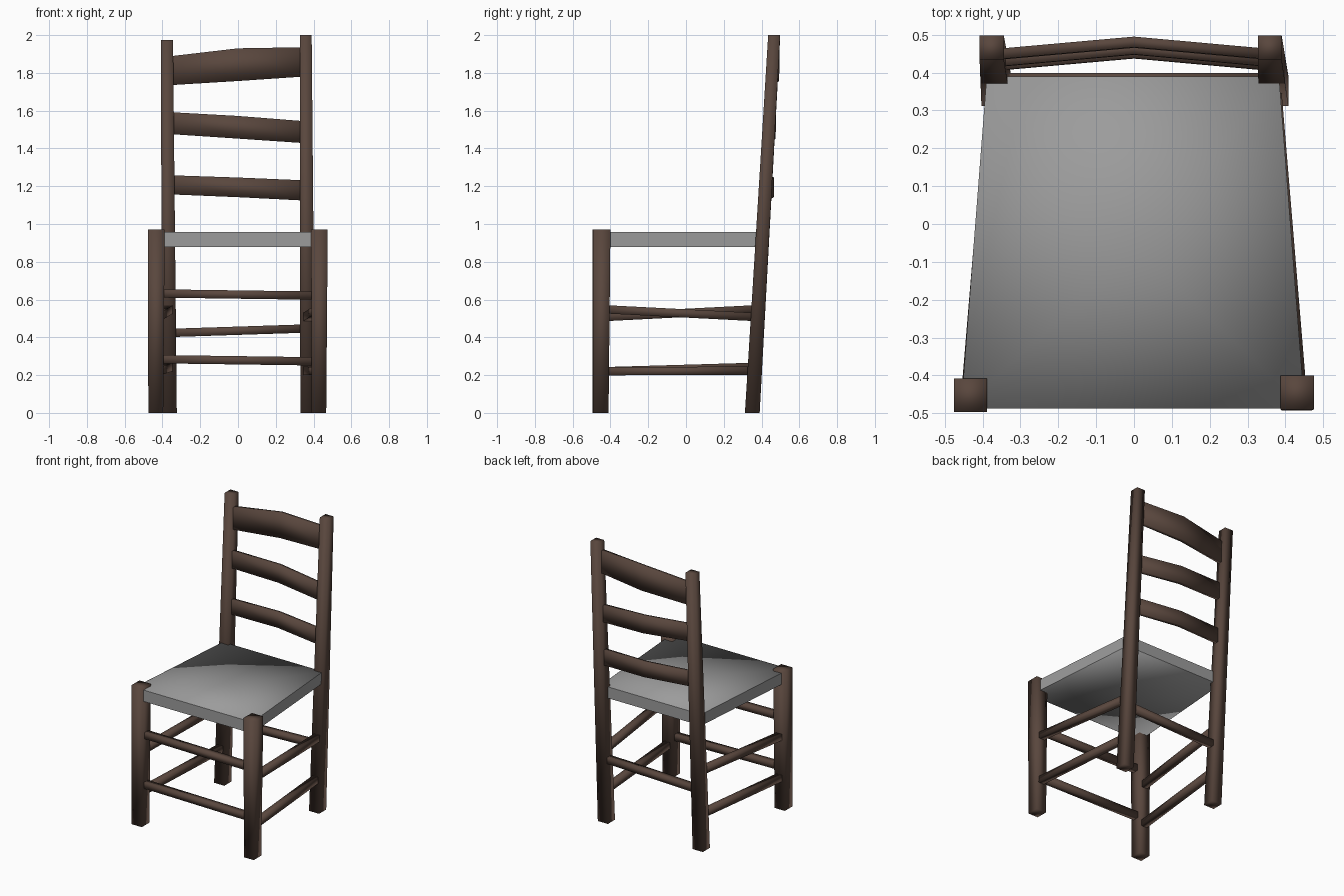
import bpy, bmesh

if "Cube" in bpy.data.objects:
    bpy.data.objects.remove(bpy.data.objects["Cube"])


def material(name, rgb):
    m = bpy.data.materials.new(name)
    m.diffuse_color = (*rgb, 1)
    m.use_nodes = True
    m.node_tree.nodes["Principled BSDF"].inputs["Base Color"].default_value = m.diffuse_color
    return m


wood = material("dark_wood", (0.10, 0.062, 0.047))
grey = material("woven_grey", (0.33, 0.33, 0.33))


def loft(name, rings, mat=wood, smooth=True, caps=True):
    """Skin a row of matching rings and cap both ends."""
    bm = bmesh.new()
    vs = [[bm.verts.new(p) for p in r] for r in rings]
    n = len(rings[0])
    for a, b in zip(vs, vs[1:]):
        for i in range(n):
            j = (i + 1) % n
            bm.faces.new((a[i], a[j], b[j], b[i]))
    if caps:
        bm.faces.new(vs[0])
        bm.faces.new(vs[-1])
    bmesh.ops.recalc_face_normals(bm, faces=bm.faces)
    for f in bm.faces:
        f.smooth = smooth
    me = bpy.data.meshes.new(name)
    bm.to_mesh(me)
    bm.free()
    me.materials.append(mat)
    ob = bpy.data.objects.new(name, me)
    bpy.context.collection.objects.link(ob)
    return ob


def flat_ring(x0, x1, y0, y1, z):
    return [(x0, y0, z), (x1, y0, z), (x1, y1, z), (x0, y1, z)]


# Front legs, very slightly tapered
loft("front_leg_left", [flat_ring(-.475, -.396, -.495, -.412, 0),
                        flat_ring(-.476, -.388, -.496, -.408, .97)])
loft("front_leg_right", [flat_ring(.39, .467, -.493, -.41, 0),
                         flat_ring(.387, .475, -.490, -.400, .97)])

# Back posts, leaning backwards and narrowing to the top
loft("back_post_left", [flat_ring(-.403, -.324, .312, .39, 0),
                        flat_ring(-.408, -.344, .435, .498, 1.975)])
loft("back_post_right", [flat_ring(.330, .408, .312, .39, 0),
                         flat_ring(.327, .390, .435, .498, 2.0)])


# Back slats: three stations, bowed backwards in the middle
def slat(name, y_mid, spans):
    rings = []
    for x, bow, (z0, z1) in zip((-.36, 0, .355), (-.032, 0, -.032), spans):
        yt = y_mid + bow
        yb = yt - .01 * (z1 - z0)
        rings.append([(x, yb - .028, z0), (x, yb, z0),
                      (x, yt, z1), (x, yt - .028, z1)])
    loft(name, rings)


slat("top_slat", .495, ((1.735, 1.888), (1.757, 1.930), (1.781, 1.936)))
slat("middle_slat", .476, ((1.476, 1.592), (1.452, 1.572), (1.428, 1.544)))
slat("bottom_slat", .466, ((1.157, 1.258), (1.142, 1.246), (1.124, 1.231)))


# Rungs: square bars between two points
def rung(name, a, b, r=.022):
    k = 0 if abs(b[0] - a[0]) > abs(b[1] - a[1]) else 1
    rings = []
    for p in (a, b):
        ring = []
        for u, v in ((-r, -r), (r, -r), (r, r), (-r, r)):
            q = list(p)
            q[1 - k] += u
            q[2] += v
            ring.append(tuple(q))
        rings.append(ring)
    loft(name, rings)


rung("front_rung_upper", (-.40, -.452, .632), (.40, -.452, .621))
rung("front_rung_lower", (-.40, -.452, .284), (.40, -.452, .273))
rung("back_rung", (-.34, .377, .424), (.34, .377, .446))
for side, s, front, back in (("left", -1, .508, .548), ("right", 1, .548, .508)):
    rung(f"side_rung_upper_{side}", (s * .432, -.42, front), (s * .367, .36, back))
rung("side_rung_lower_left", (-.432, -.42, .221), (-.367, .34, .243))
rung("side_rung_lower_right", (.432, -.42, .221), (.367, .34, .223))

# Woven seat: soft pad with a sagging centre point, wrapped by a crisp edging
outline = [(-.458, -.489), (.452, -.489), (.384, .390), (-.39, .390)]
loft("seat_edging", [[(x, y, z) for x, y in outline] for z in (.878, .957)],
     grey, smooth=False, caps=False)
seat = loft("seat", [[(x * .998, y * .998, z) for x, y in outline]
                     for z in (.878, .957)], grey)
bm = bmesh.new()
bm.from_mesh(seat.data)
caps = [f for f in bm.faces if abs(f.normal.z) > .9]
for v in bmesh.ops.poke(bm, faces=caps)["verts"]:
    v.co = (.008, -.065, .94 if v.co.z > .92 else .885)
for f in bm.faces:
    f.smooth = True
bm.to_mesh(seat.data)
bm.free()
